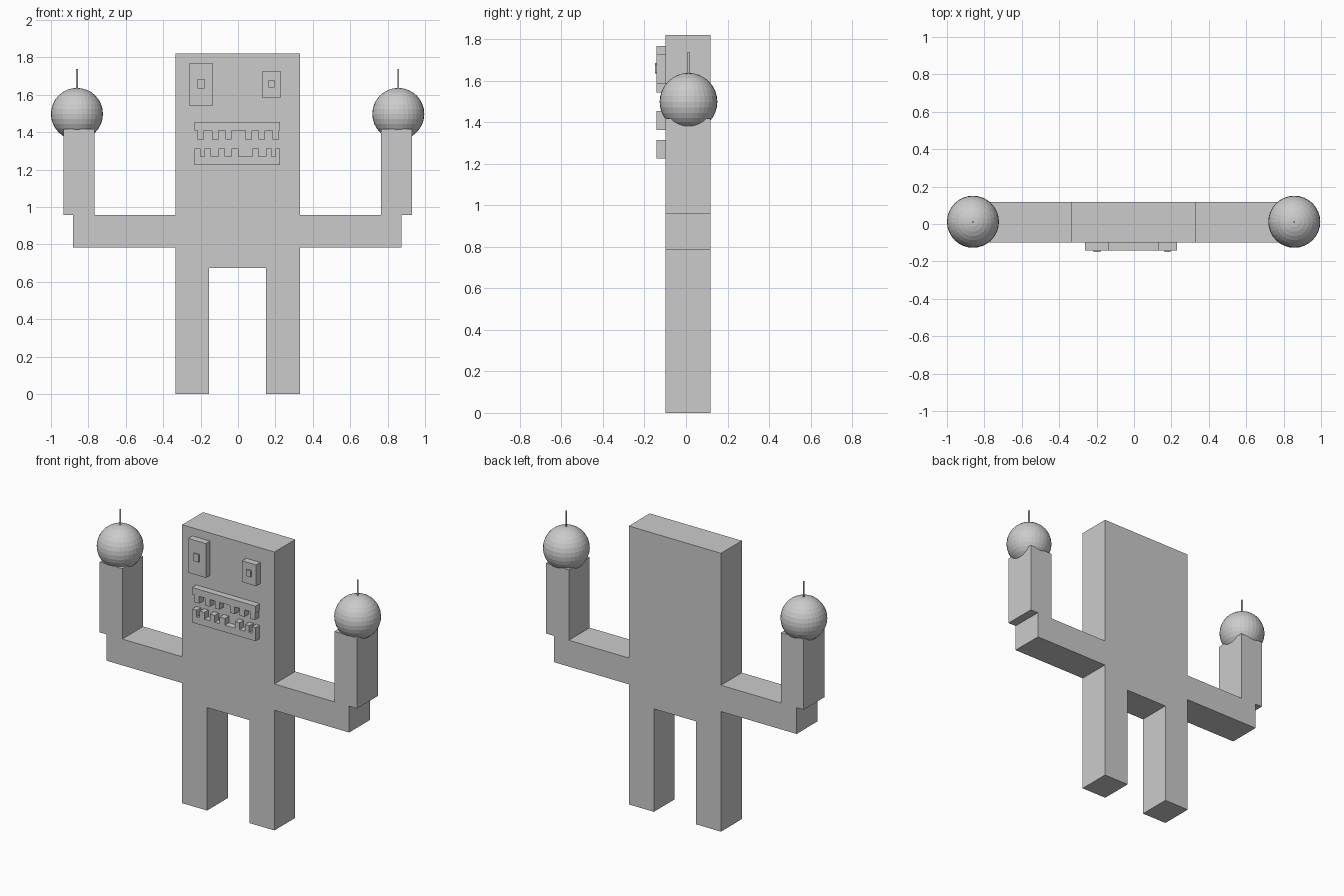
import bpy, bmesh

if "Cube" in bpy.data.objects:
    bpy.data.objects.remove(bpy.data.objects["Cube"])

FRONT, BACK = -0.098, 0.117   # slab thickness of the body
FACE = -0.141                 # front of eyes and teeth


def extrude_profile(name, pts, y0, y1):
    """Extrude a closed x/z outline from y0 to y1."""
    bm = bmesh.new()
    face = bm.faces.new([bm.verts.new((x, y0, z)) for x, z in pts])
    out = bmesh.ops.extrude_face_region(bm, geom=[face])
    moved = [v for v in out["geom"] if isinstance(v, bmesh.types.BMVert)]
    bmesh.ops.translate(bm, verts=moved, vec=(0, y1 - y0, 0))
    bmesh.ops.recalc_face_normals(bm, faces=bm.faces)
    mesh = bpy.data.meshes.new(name)
    bm.to_mesh(mesh)
    bm.free()
    ob = bpy.data.objects.new(name, mesh)
    bpy.context.collection.objects.link(ob)
    return ob


def slab(name, x0, x1, z0, z1, y0, y1):
    return extrude_profile(name, [(x0, z0), (x1, z0), (x1, z1), (x0, z1)], y0, y1)


def comb(name, x0, x1, back, root, tip, teeth):
    """Bar with square teeth reaching from root to tip."""
    pts = [(x1, back), (x0, back), (x0, root)]
    for a, b in teeth:
        pts += [(a, root), (a, tip), (b, tip), (b, root)]
    pts.append((x1, root))
    clean = []
    for p in pts:
        if p in clean:
            continue
        clean.append(p)
    # teeth flush with the bar ends need no root corner
    flush = [p for p in clean if p[1] == root and p[0] in (x0, x1)
             and any(p[0] in t for t in teeth)]
    return extrude_profile(name, [p for p in clean if p not in flush], FACE, FRONT + 0.001)


# Body, legs, arms and raised forearms as one outline
extrude_profile("body", [
    (-0.335, 0), (-0.155, 0), (-0.155, 0.673), (0.15, 0.673), (0.15, 0), (0.332, 0),
    (0.332, 0.785), (0.873, 0.785), (0.873, 0.957), (0.93, 0.957), (0.93, 1.417),
    (0.765, 1.417), (0.765, 0.957), (0.332, 0.957), (0.332, 1.82), (-0.335, 1.82),
    (-0.335, 0.957), (-0.768, 0.957), (-0.768, 1.417), (-0.933, 1.417),
    (-0.933, 0.957), (-0.882, 0.957), (-0.882, 0.785), (-0.335, 0.785)], FRONT, BACK)

# Ball hands with a thin spike on top
for side, x in (("left", -0.861), ("right", 0.857)):
    bpy.ops.mesh.primitive_uv_sphere_add(segments=32, ring_count=16, radius=0.139,
                                         location=(x, 0.012, 1.498))
    bpy.context.object.name = side + "_ball_hand"
    bpy.ops.mesh.primitive_cylinder_add(vertices=12, radius=0.005, depth=0.13,
                                        location=(x, 0.012, 1.673))
    bpy.context.object.name = side + "_hand_spike"

# Unequal eyes with small pupils
slab("left_eye", -0.262, -0.134, 1.543, 1.767, FACE, FRONT + 0.001)
slab("right_eye", 0.128, 0.23, 1.586, 1.725, FACE, FRONT + 0.001)
slab("left_pupil", -0.217, -0.179, 1.635, 1.685, -0.15, FACE + 0.001)
slab("right_pupil", 0.163, 0.195, 1.638, 1.68, -0.15, FACE + 0.001)

# Jagged mouth: two facing rows of teeth
comb("upper_teeth", -0.233, 0.225, 1.454, 1.409, 1.362,
     [(-0.217, -0.182), (-0.14, -0.105), (-0.067, -0.035),
      (0.04, 0.075), (0.11, 0.145), (0.185, 0.22)])
comb("lower_teeth", -0.233, 0.225, 1.225, 1.27, 1.314,
     [(-0.233, -0.2), (-0.178, -0.145), (-0.105, -0.07), (-0.035, 0.003),
      (0.077, 0.11), (0.15, 0.18), (0.2, 0.225)])
